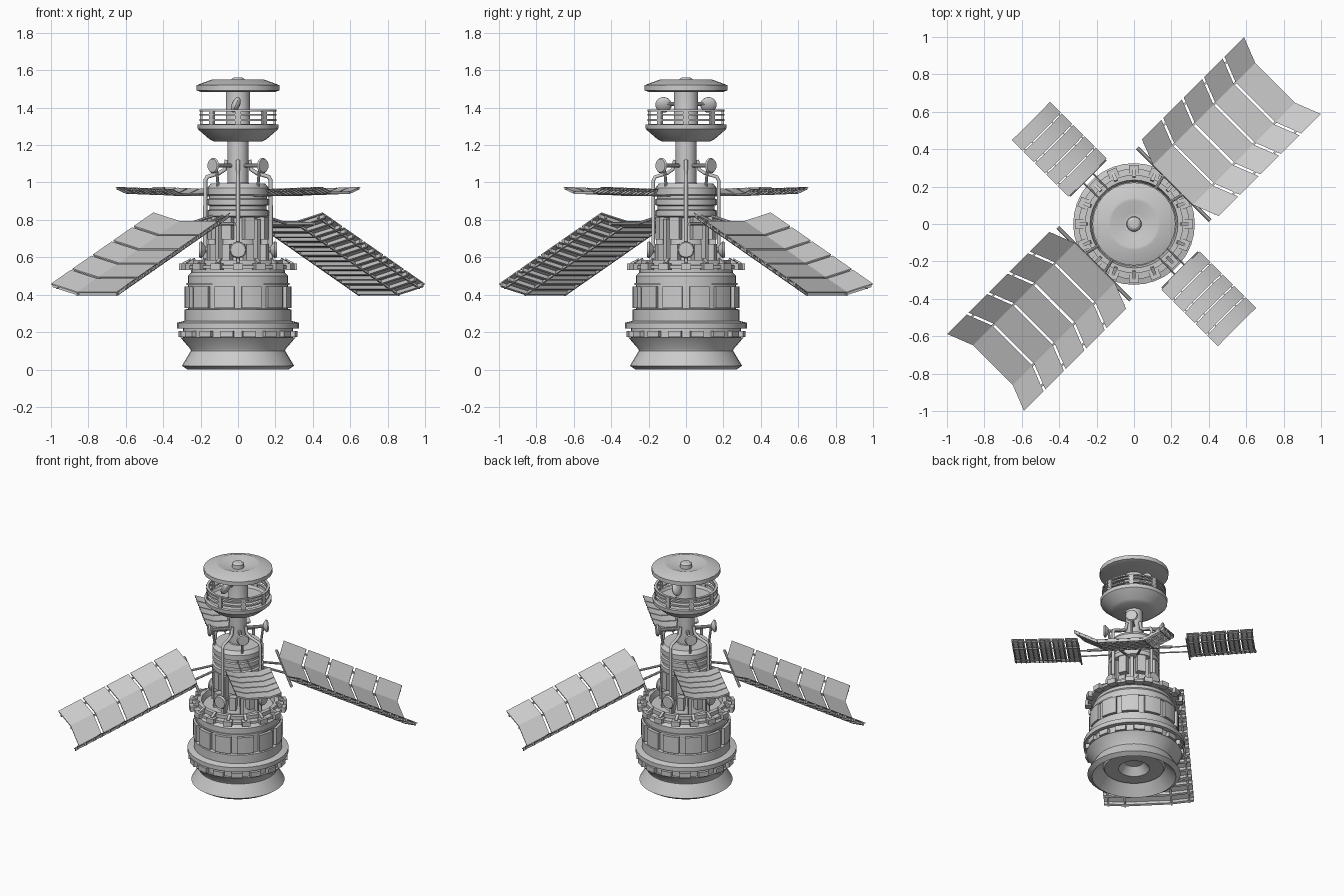
import bpy, bmesh, math
from mathutils import Vector, Matrix

if "Cube" in bpy.data.objects:
    bpy.data.objects.remove(bpy.data.objects["Cube"])

def finish(name, bm, angle=30):
    bmesh.ops.remove_doubles(bm, verts=bm.verts, dist=1e-5)
    bmesh.ops.recalc_face_normals(bm, faces=bm.faces)
    me = bpy.data.meshes.new(name)
    bm.to_mesh(me)
    bm.free()
    ob = bpy.data.objects.new(name, me)
    bpy.context.collection.objects.link(ob)
    bpy.ops.object.select_all(action='DESELECT')
    ob.select_set(True)
    bpy.context.view_layer.objects.active = ob
    bpy.ops.object.shade_smooth_by_angle(angle=math.radians(angle))
    return ob

def lathe(name, prof, seg=32, closed=False, start=0, sweep=360, bm=None):
    own = bm is None
    bm = bm or bmesh.new()
    full = sweep == 360
    n = seg if full else seg + 1
    cols = []
    for i in range(n):
        a = math.radians(start + sweep * i / seg)
        cols.append([bm.verts.new((r * math.cos(a), r * math.sin(a), z)) for r, z in prof])
    m = len(prof)
    for i in range(seg):
        a, b = cols[i], cols[(i + 1) % n]
        for j in range(m if closed else m - 1):
            k = (j + 1) % m
            bm.faces.new((a[j], b[j], b[k], a[k]))
    if not full:
        bm.faces.new(cols[0])
        bm.faces.new(cols[-1])
    return finish(name, bm) if own else bm

def rect(r0, r1, z0, z1):
    return [(r0, z0), (r1, z0), (r1, z1), (r0, z1)]

def add_box(bm, mat, size):
    bmesh.ops.create_cube(bm, size=1, matrix=mat @ Matrix.Diagonal((*size, 1)))

def ring_boxes(name, n, r, z, size, phase=0.0, tilt=0.0):
    bm = bmesh.new()
    for i in range(n):
        a = math.radians(phase + 360 * i / n)
        add_box(bm, Matrix.Rotation(a, 4, 'Z') @ Matrix.Translation((r, 0, z)) @ Matrix.Rotation(tilt, 4, 'Y'), size)
    return finish(name, bm)

def add_rod(bm, p, q, r1, r2=None, seg=10):
    p, q = Vector(p), Vector(q)
    d = q - p
    m = Matrix.Translation((p + q) / 2) @ d.to_track_quat('Z', 'Y').to_matrix().to_4x4()
    bmesh.ops.create_cone(bm, cap_ends=True, segments=seg, radius1=r1,
                          radius2=r1 if r2 is None else r2, depth=d.length, matrix=m)

def polar(deg, r, z, v=0.0):
    a = math.radians(deg)
    return Vector((r * math.cos(a) - v * math.sin(a), r * math.sin(a) + v * math.cos(a), z))

# Lower body with engine cavity and top recess
lathe("main_body", [(0, .12), (.06, .11), (.10, .06), (.19, .06), (.20, .075), (.27, 0), (.30, .02),
    (.252, .10), (.255, .11), (.307, .17), (.295, .172), (.295, .218), (.325, .22), (.325, .25),
    (.285, .26), (.285, .32), (.268, .325), (.268, .50), (.25, .52), (.25, .54), (.295, .54),
    (.295, .557), (.262, .56), (.262, .585), (.235, .585), (.225, .545), (0, .545)], 36)
bm = bmesh.new()
for i in range(12):
    lathe("", rect(.26, .288, .33, .445), 3, True, 30 * i + 4, 22, bm)
finish("hull_panels", bm)
lathe("hull_band", rect(.26, .275, .452, .462), 36, True)
ring_boxes("lower_ring_clamps", 16, .298, .19, (.04, .07, .034), 11.25)
ring_boxes("upper_ring_clamps", 16, .293, .55, (.045, .055, .034), 0)
ring_boxes("upper_ring_brackets", 16, .268, .57, (.05, .018, .03), 0, .5)

# Core tower
lathe("core", [(.145, .54), (.125, .60), (.125, .81), (.165, .82), (.165, .85), (.152, .855), (.152, .875),
    (.165, .88), (.165, .91), (.155, .915), (.155, .93), (.165, .935), (.165, .97), (.145, .995), (.06, .995),
    (.056, 1.0), (.056, 1.23)], 24)
ring_boxes("core_tanks", 8, .14, .755, (.05, .055, .12), 22.5)
ring_boxes("core_ribs", 8, .135, .67, (.05, .022, .27), 0)
ring_boxes("core_lower_boxes", 8, .145, .625, (.05, .045, .09), 22.5)

# Head: bowl, rails, neck and cap
lathe("head_bowl", [(0, 1.22), (.13, 1.22), (.155, 1.233), (.215, 1.285), (.217, 1.31), (.195, 1.312),
    (.185, 1.295), (.07, 1.295), (.065, 1.31), (.065, 1.49)], 24)
for i, z in enumerate((1.33, 1.358, 1.38)):
    lathe("head_rail_%d" % i, rect(.188, .205, z, z + .009), 24, True)
ring_boxes("rail_posts", 8, .197, 1.35, (.014, .03, .08), 0)
lathe("head_cap", [(0, 1.485), (.20, 1.485), (.222, 1.492), (.222, 1.52), (.14, 1.55), (.125, 1.55),
    (.06, 1.525), (.04, 1.525), (.038, 1.55), (.025, 1.56), (0, 1.562)], 24)
bm = bmesh.new()
for s in (-1, 1):
    m = Matrix.Translation((-.012, s * .12, 1.415)) @ Matrix.Rotation(.4, 4, 'Y')
    bmesh.ops.create_uvsphere(bm, u_segments=16, v_segments=10, radius=.044,
                              matrix=m @ Matrix.Diagonal((.5, 1, 1, 1)))
    add_rod(bm, (0, s * .12, 1.42), (0, s * .05, 1.42), .01)
finish("head_antennas", bm)

# Diagonal dishes on the mast, axial dishes at the base
bm = bmesh.new()
for k in range(4):
    d = 45 + 90 * k
    add_rod(bm, polar(d, .04, 1.09), polar(d, .185, 1.09), .011)
    add_rod(bm, polar(d, .165, 1.09), polar(d, .185, 1.09), .018, .042, 16)
    add_rod(bm, polar(d, .185, 1.09), polar(d, .195, 1.09), .042, .036, 16)
    add_rod(bm, polar(d, .165, 1.09), polar(d, .15, .98), .008)
finish("mast_dishes", bm)
bm = bmesh.new()
for k in range(4):
    d = 90 * k
    add_rod(bm, polar(d, .11, .64), polar(d, .18, .64), .016)
    add_rod(bm, polar(d, .175, .64), polar(d, .195, .64), .02, .046, 12)
    add_rod(bm, polar(d, .195, .64), polar(d, .208, .64), .046, .04, 12)
finish("base_dishes", bm)

# Pipes climbing from the deck to the mast
for k in range(4):
    cu = bpy.data.curves.new("riser_pipe", 'CURVE')
    cu.dimensions = '3D'
    cu.bevel_depth = .011
    cu.bevel_resolution = 1
    cu.use_fill_caps = True
    sp = cu.splines.new('POLY')
    pts = [polar(90 * k, r, z) for r, z in ((.175, .55), (.175, 1.01), (.165, 1.03), (.10, 1.05), (.07, 1.07), (.06, 1.12))]
    sp.points.add(len(pts) - 1)
    for p, c in zip(sp.points, pts):
        p.co = (*c, 1)
    bpy.context.collection.objects.link(bpy.data.objects.new("riser_pipe_%d" % k, cu))

# Solar wing: creased sheets, ribs and rails beneath, hinges, boom
def wing(name, deg, u0, u1, z0, z1, width, fold, sag_u, sag_z, rib, boom_z):
    cross = [(-width, 0), (-fold, 1), (fold, 1), (width, 0)]
    def pt(t, v, s, off):
        return polar(deg, u0 + (u1 - u0) * t - sag_u * s, z0 + (z1 - z0) * t - sag_z * s + off, v)
    def slab(bm, t0, t1, top, bot, sec=cross):
        cols = [[bm.verts.new(pt(t, v, s, o)) for t, o in ((t0, top), (t1, top), (t1, bot), (t0, bot))] for v, s in sec]
        for a, b in zip(cols, cols[1:]):
            for j in range(4):
                bm.faces.new((a[j], a[(j + 1) % 4], b[(j + 1) % 4], b[j]))
        bm.faces.new(cols[0])
        bm.faces.new(cols[-1])
    sheets, frame = bmesh.new(), bmesh.new()
    gap = .009
    for i in range(5):
        a, b = i / 5 + gap, (i + 1) / 5 - gap
        if i == 0: a = 0
        if i == 4: b = 1
        slab(sheets, a, b, 0, -rib * .4)
        for c in (a + .012, (a + b) / 2 - .008, b - .028):
            slab(frame, c, c + .016, -rib * .4, -rib * 1.5)
    for v, s in ((-width * .9, .2), (-fold, 1), (fold, 1), (width * .9, .2)):
        slab(frame, .0, 1, -rib * .5, -rib * 1.3, [(v - rib * .35, s), (v + rib * .35, s)])
    finish(name + "_sheets", sheets, 20)
    finish(name + "_frame", frame, 20)
    arm = bmesh.new()
    ub = u0 - sag_u * .9
    zb = z0 - sag_z - rib
    add_rod(arm, polar(deg, ub, zb, -width * .95), polar(deg, ub, zb, width * .95), rib * .6, seg=8)
    for s in (-1, 1):
        add_rod(arm, polar(deg, .12, boom_z, s * .03), polar(deg, ub, zb, s * width * .25), rib * .5, seg=8)
    finish(name + "_boom", arm)

for k, d in enumerate((45, 225)):
    wing("large_wing_%d" % k, d, .35, 1.122, .84, .46, .29, .15, .055, .045, .016, .83)
for k, d in enumerate((135, 315)):
    wing("small_wing_%d" % k, d, .352, .78, .965, .977, .145, .075, .003, .024, .009, .93)
